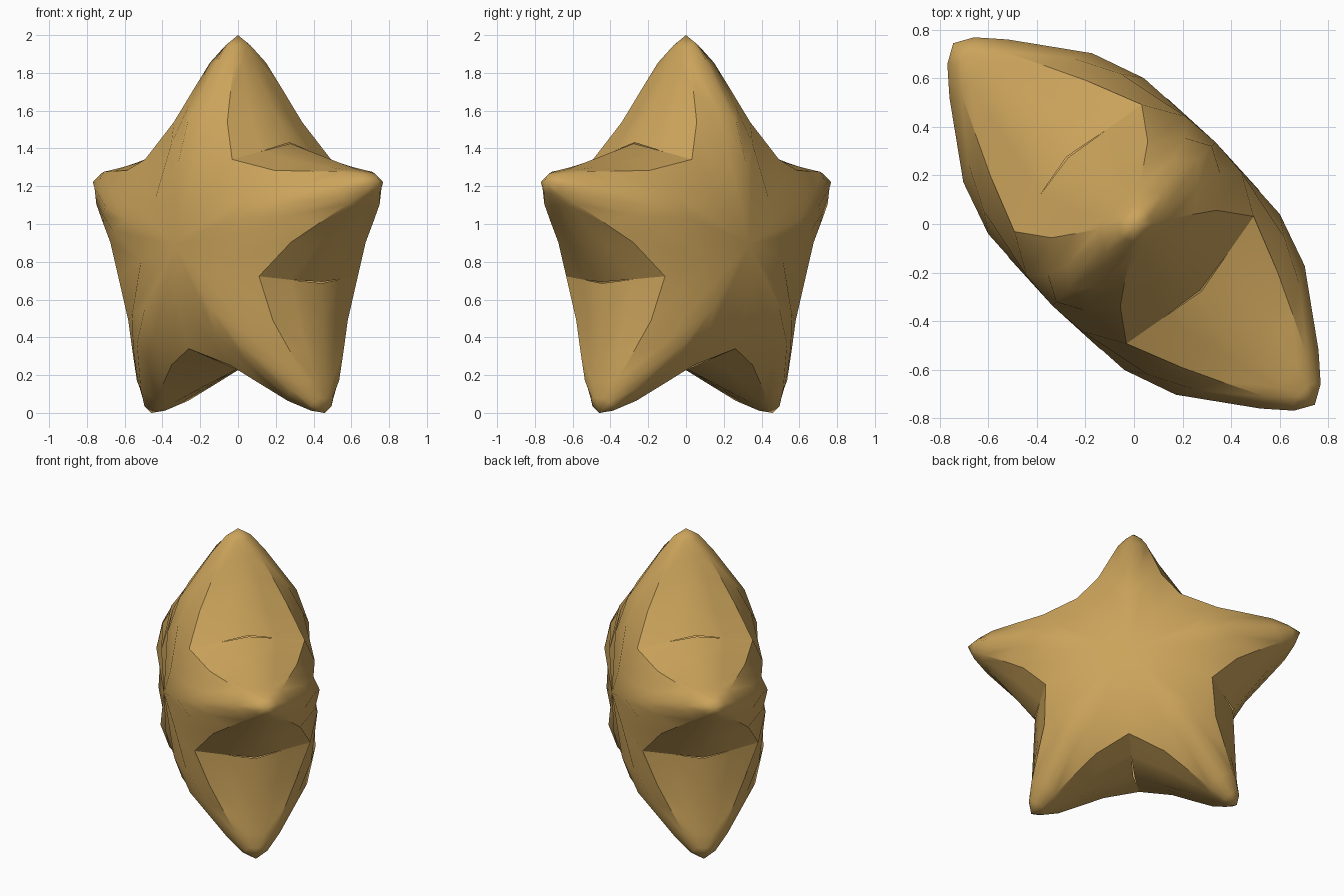
import bpy, bmesh, math
from mathutils import Vector

if "Cube" in bpy.data.objects:
    bpy.data.objects.remove(bpy.data.objects["Cube"])

CENTRE_Z = 0.894

# Half-arm profiles, centre/valley to tip: (along arm, half width, half depth)
ridge = [(0, 0, .475), (.416, 0, .453), (.65, 0, .375), (.95, 0, .17), (1.06, 0, .078), (1.106, 0, 0)]
edge = [(.448, .326, .37), (.646, .20, .28), (.80, .146, .203), (.96, .09, .12), (1.046, .05, .05), (1.106, 0, 0)]
middle = [(.537, .385, 0), (.70, .277, 0), (.85, .178, 0), (.97, .10, 0), (1.05, .058, 0), (1.106, 0, 0)]
face_bulge = [.040, .033, .012, .0, .002, 0]
wall_bulge = [.0, .003, .003, .003, .003, 0]


def section(i):
    r, e, m = Vector(ridge[i]), Vector(edge[i]), Vector(middle[i])
    face = (r + e) / 2 + Vector((0, 0, face_bulge[i]))
    wall = (e + m) / 2 + Vector((0.3, 0.95, 0)) * wall_bulge[i]
    return [r, face, e, wall, m]


rows = [section(i) for i in range(6)]
s = math.sqrt(0.5)


def place(p, arm, side, front):
    a = arm * math.tau / 5
    w, n = p.y * side, p.z * front
    u = p.x * math.sin(a) + w * math.cos(a)
    z = p.x * math.cos(a) - w * math.sin(a)
    # star plane is turned 45 degrees about the vertical
    return Vector(((u + n) * s, (n - u) * s, z + CENTRE_Z))


def crease(bm, a, b):
    bm.edges.get((a, b)).smooth = False


# Puffy star: one quarter arm repeated by mirroring and rotation
bm = bmesh.new()
for arm in range(5):
    for side in (1, -1):
        for front in (1, -1):
            g = [[bm.verts.new(place(p, arm, side, front)) for p in row] for row in rows]
            for i in range(5):
                for j in range(4):
                    if i == 4:
                        bm.faces.new((g[i][j], g[i][j + 1], g[5][0]))
                    else:
                        bm.faces.new((g[i][j], g[i][j + 1], g[i + 1][j + 1], g[i + 1][j]))
            # sharp rim of the face, valley lines and ridge near the tip
            for i in range(3):
                crease(bm, g[i][2], g[i + 1][2])
            for j in (2, 3):
                crease(bm, g[0][j], g[0][j + 1])
            crease(bm, g[2][0], g[3][0])
loose = [v for v in bm.verts if not v.link_faces]
bmesh.ops.delete(bm, geom=loose, context='VERTS')
bmesh.ops.remove_doubles(bm, verts=bm.verts, dist=0.004)
bmesh.ops.recalc_face_normals(bm, faces=bm.faces)
for f in bm.faces:
    f.smooth = True
mesh = bpy.data.meshes.new("star")
bm.to_mesh(mesh)
bm.free()
star = bpy.data.objects.new("star", mesh)
bpy.context.collection.objects.link(star)

# Gold colour
gold = bpy.data.materials.new("gold")
gold.diffuse_color = (0.6, 0.37, 0.105, 1)
gold.use_nodes = True
gold.node_tree.nodes["Principled BSDF"].inputs["Base Color"].default_value = gold.diffuse_color
mesh.materials.append(gold)
